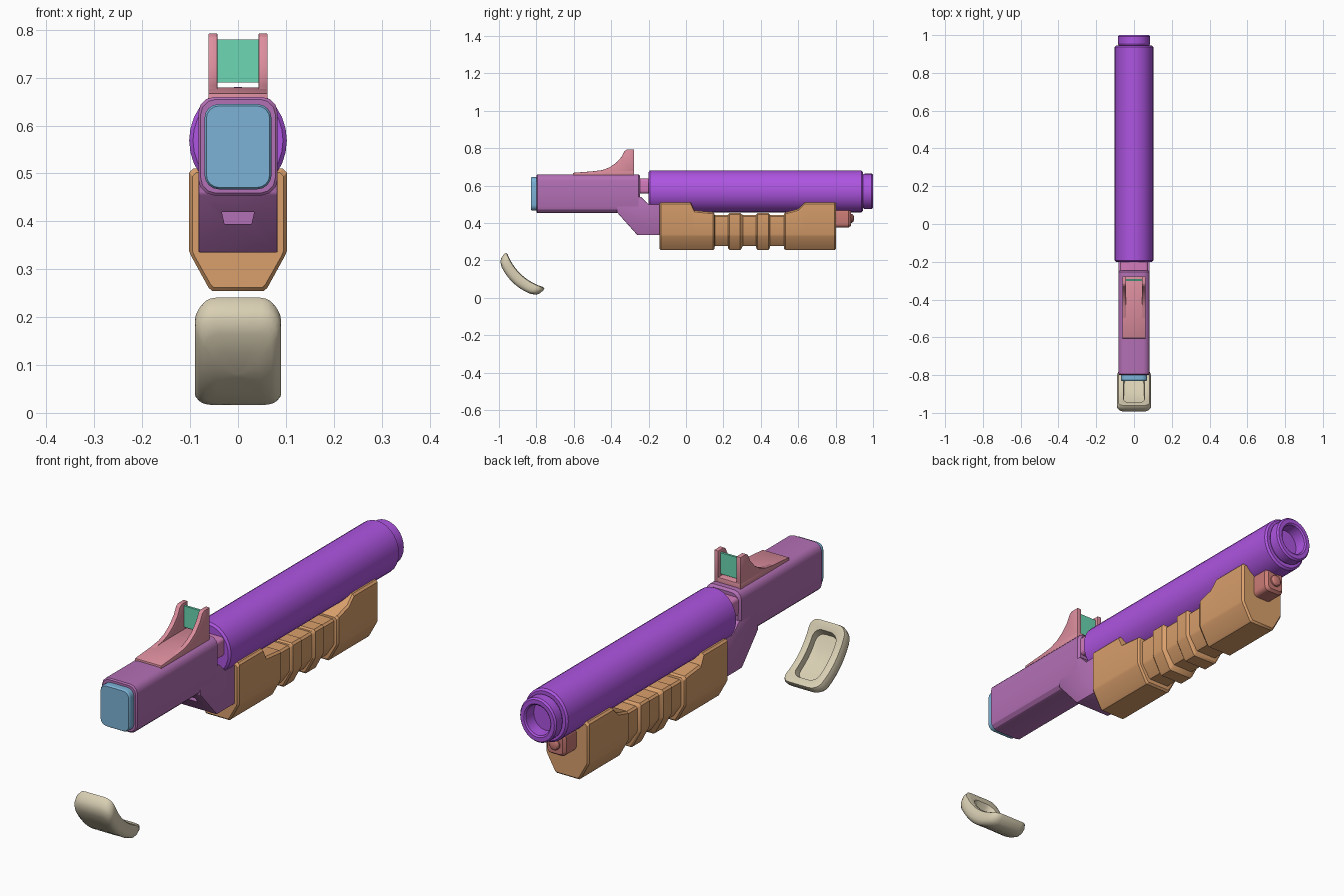
import bpy, bmesh, math

PURPLE, MAUVE, PINK = (0.42, 0.09, 0.75, 1), (0.45, 0.16, 0.46, 1), (0.72, 0.27, 0.34, 1)
BLUE, GREEN, ORANGE = (0.2, 0.45, 0.68, 1), (0.15, 0.68, 0.45, 1), (0.7, 0.35, 0.15, 1)
RED, CREAM, ROSE = (0.6, 0.2, 0.18, 1), (0.69, 0.62, 0.45, 1), (0.65, 0.2, 0.5, 1)


def loft(name, rings, color, bevel=0, segs=2, angle=30):
    """Skin a list of equal-length closed rings, capping both ends."""
    bm = bmesh.new()
    rows = [[bm.verts.new(p) for p in r] for r in rings]
    n = len(rows[0])
    for a, b in zip(rows, rows[1:]):
        for i in range(n):
            bm.faces.new((a[i], a[(i + 1) % n], b[(i + 1) % n], b[i]))
    bm.faces.new(rows[0])
    bm.faces.new(rows[-1])
    bmesh.ops.recalc_face_normals(bm, faces=bm.faces)
    if bevel:
        sharp = [e for e in bm.edges if e.calc_face_angle(0) > math.radians(25)]
        bmesh.ops.bevel(bm, geom=sharp, offset=bevel, offset_type='OFFSET',
                        segments=segs, profile=0.5, affect='EDGES', clamp_overlap=True)
    me = bpy.data.meshes.new(name)
    bm.to_mesh(me)
    bm.free()
    for p in me.polygons:
        p.use_smooth = True
    me.set_sharp_from_angle(angle=math.radians(angle))
    mat = bpy.data.materials.new(name + "_color")
    mat.diffuse_color = color
    me.materials.append(mat)
    ob = bpy.data.objects.new(name, me)
    bpy.context.collection.objects.link(ob)
    return ob


def side_prism(name, yz, x0, x1, color, bevel=0):
    return loft(name, [[(x, y, z) for y, z in yz] for x in (x0, x1)], color, bevel)


def round_rect(w, h, r, k=4):
    """Rounded rectangle outline with half sizes w, h."""
    pts = []
    for q, (sx, sy) in enumerate(((1, 1), (-1, 1), (-1, -1), (1, -1))):
        for i in range(k + 1):
            a = math.pi / 2 * (q + i / k)
            pts.append((sx * (w - r) + r * math.cos(a), sy * (h - r) + r * math.sin(a)))
    return pts


def box_along_y(name, stations, zc, color, k=4):
    """Rounded-rect sections; each station is y, half width, half height, radius."""
    return loft(name, [[(x, y, zc + z) for x, z in round_rect(w, h, r, k)]
                       for y, w, h, r in stations], color)


def turned(name, prof, zc, stretch, color, sides=28):
    """Body turned around y; profile is (y, radius)."""
    ang = [2 * math.pi * i / sides for i in range(sides)]
    return loft(name, [[(r * math.cos(a), y, zc + stretch * r * math.sin(a)) for a in ang]
                       for y, r in prof], color)


# Barrel with muzzle ring and recessed bore
turned("barrel", [(-0.2, 0.094), (-0.192, 0.102), (0.937, 0.102), (0.945, 0.095),
                  (0.945, 0.08), (0.955, 0.086), (0.993, 0.086), (1.0, 0.08),
                  (1.0, 0.064), (0.995, 0.058), (0.945, 0.056)], 0.569, 1.1, PURPLE)

# Receiver: octagonal rear body and angled lower body
box_along_y("receiver", [(-0.8, 0.078, 0.098, 0.032), (-0.795, 0.083, 0.103, 0.034),
                         (-0.255, 0.083, 0.103, 0.034), (-0.245, 0.074, 0.094, 0.03)],
            0.557, MAUVE, 3)
lower = side_prism("receiver_lower", [(-0.37, 0.458), (-0.26, 0.335), (-0.13, 0.335),
                                      (-0.13, 0.5), (-0.2, 0.5), (-0.24, 0.54), (-0.37, 0.54)],
                   -0.083, 0.083, MAUVE, 0.004)

# Slot in the sloped face
cutter = loft("slot_cutter", [[(-0.028, y, 0.394), (0.028, y, 0.394), (0.034, y, 0.42),
                               (-0.034, y, 0.42)] for y in (-0.4, -0.27)], MAUVE)
cutter.hide_render = True
cutter.hide_set(True)
cut = lower.modifiers.new("slot", 'BOOLEAN')
cut.operation = 'DIFFERENCE'
cut.object = cutter

# Rear cap and collar between receiver and barrel
box_along_y("rear_cap", [(-0.83, 0.066, 0.085, 0.026), (-0.824, 0.07, 0.089, 0.03),
                         (-0.79, 0.07, 0.089, 0.03)], 0.556, BLUE)
box_along_y("collar", [(-0.26, 0.075, 0.04, 0.015), (-0.19, 0.075, 0.04, 0.015)], 0.597, ROSE)

# Rear sight: base plate, two wings and glass
side_prism("sight_base", [(-0.605, 0.645), (-0.605, 0.668), (-0.45, 0.68), (-0.278, 0.68),
                          (-0.278, 0.645)], -0.062, 0.062, PINK, 0.002)
wing = [(-0.278, 0.66), (-0.5, 0.66), (-0.5, 0.676), (-0.447, 0.683), (-0.41, 0.697),
        (-0.375, 0.72), (-0.345, 0.753), (-0.328, 0.785), (-0.317, 0.792), (-0.278, 0.792)]
for tag, s in (("left", -1), ("right", 1)):
    side_prism("sight_wing_" + tag, wing, s * 0.043, s * 0.062, PINK, 0.0015)
side_prism("sight_glass", [(-0.302, 0.69), (-0.292, 0.69), (-0.292, 0.78), (-0.302, 0.78)],
           -0.045, 0.045, GREEN)


# Pump grip: sections of y, top, bottom, half width
def grip_ring(y, top, bot, w):
    half = [(w - 0.008, top), (w, top - 0.008), (w, 0.338), (w - 0.004, 0.328),
            (w * 0.6, bot + 0.006), (w * 0.53, bot)]
    return [(x, y, z) for x, z in half] + [(-x, y, z) for x, z in reversed(half)]


grip = [(-0.142, 0.502, 0.262, 0.095), (-0.134, 0.51, 0.255, 0.102), (0.025, 0.51, 0.255, 0.102),
        (0.045, 0.467, 0.255, 0.102), (0.144, 0.457, 0.255, 0.102), (0.152, 0.45, 0.262, 0.096)]
for y in (0.226, 0.376):
    grip += [(y - 0.072, 0.442, 0.277, 0.085), (y - 0.001, 0.442, 0.277, 0.085),
             (y, 0.447, 0.263, 0.09), (y + 0.007, 0.453, 0.256, 0.097),
             (y + 0.064, 0.453, 0.256, 0.097), (y + 0.071, 0.447, 0.263, 0.09)]
grip += [(0.449, 0.442, 0.277, 0.085), (0.524, 0.442, 0.277, 0.085), (0.525, 0.45, 0.262, 0.096),
         (0.533, 0.457, 0.255, 0.102), (0.6, 0.475, 0.255, 0.102), (0.635, 0.51, 0.255, 0.102),
         (0.794, 0.51, 0.255, 0.102), (0.802, 0.502, 0.262, 0.095)]
loft("pump_grip", [grip_ring(*s) for s in grip], ORANGE)

# Block and round plug under the muzzle
box_along_y("tube_block", [(0.78, 0.045, 0.05, 0.02), (0.87, 0.045, 0.05, 0.02),
                           (0.882, 0.036, 0.041, 0.016)], 0.426, RED)
turned("tube_plug", [(0.87, 0.025), (0.888, 0.024), (0.895, 0.018), (0.898, 0.008)],
       0.425, 1, RED, 16)

# Loose curved butt pad, hollow on its upper side: half width, half length, radius, height
cy, cz = -0.922, 0.078
dy, dz = 0.734, -0.679
ny, nz = 0.679, 0.734
pad = [(0.008, 0.01, 0.005, 0), (0.045, 0.06, 0.02, 0), (0.07, 0.105, 0.03, 0.0),
       (0.083, 0.131, 0.036, 0.006), (0.09, 0.14, 0.04, 0.02), (0.09, 0.143, 0.04, 0.042),
       (0.083, 0.139, 0.036, 0.058), (0.072, 0.128, 0.034, 0.062), (0.055, 0.105, 0.034, 0.06),
       (0.052, 0.1, 0.034, 0.032), (0.03, 0.05, 0.02, 0.03), (0.008, 0.01, 0.005, 0.03)]
rings = []
for w, l, r, h in pad:
    ring = []
    for x, s in round_rect(w, l, r, 5):
        k = h + 1.8 * s * s
        ring.append((x, cy + s * dy + k * ny, cz + s * dz + k * nz))
    # extra points along the long sides keep the bend smooth
    full = []
    for a, b in zip(ring, ring[1:] + ring[:1]):
        full.append(a)
    sides = round_rect(w, l, r, 5)
    out = []
    for i, (x, s) in enumerate(sides):
        x2, s2 = sides[(i + 1) % len(sides)]
        steps = 8 if i in (11, 23) or (abs(x - x2) < 1e-6 and abs(s - s2) > r * 0.5) else 1
        for j in range(steps):
            t = j / steps
            px, ps = x + (x2 - x) * t, s + (s2 - s) * t
            k = h + 1.8 * ps * ps
            out.append((px, cy + ps * dy + k * ny, cz + ps * dz + k * nz))
    rings.append(out)
loft("butt_pad", rings, CREAM, angle=40)
